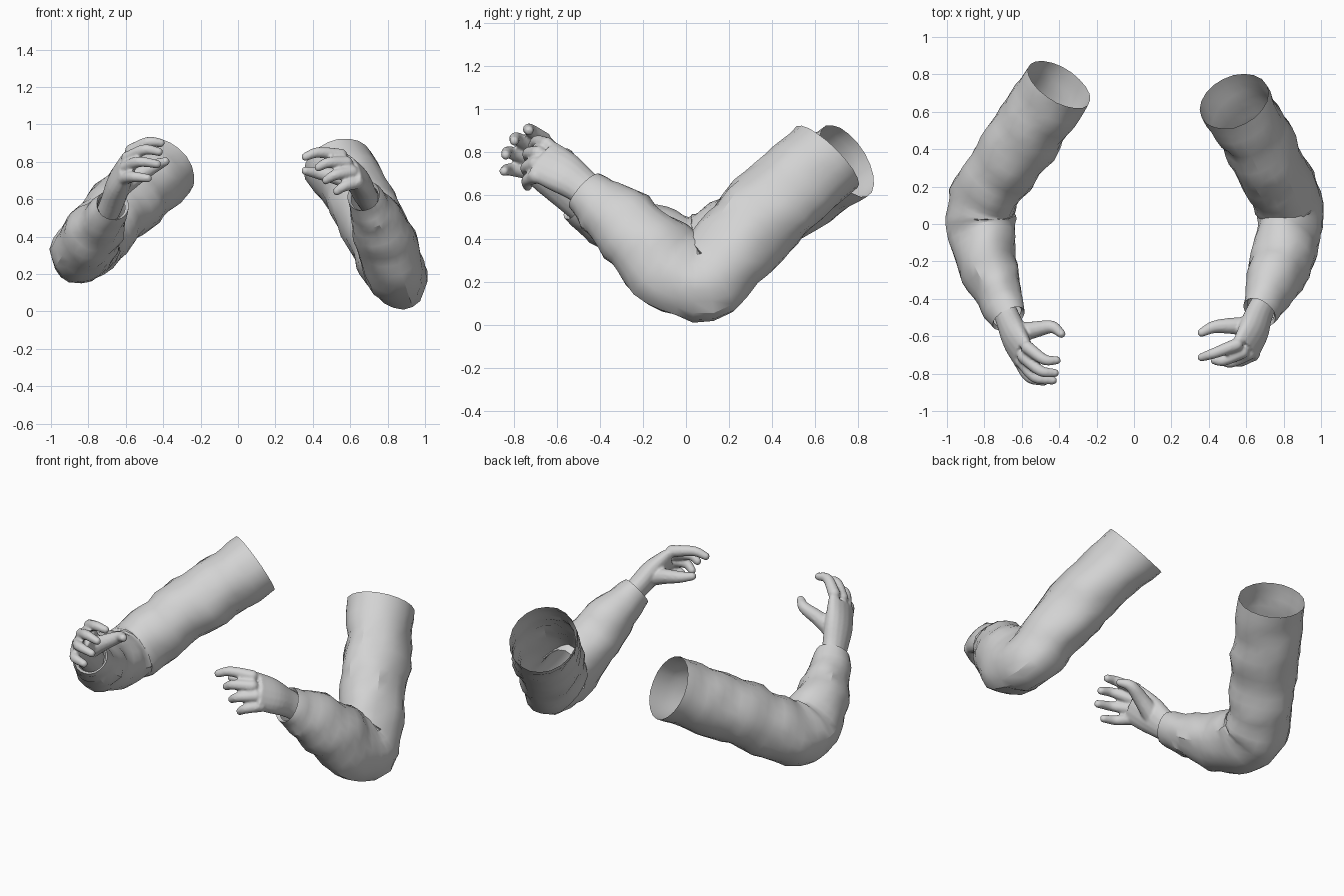
import bpy, bmesh, math
from mathutils import Vector, noise

if "Cube" in bpy.data.objects:
    bpy.data.objects.remove(bpy.data.objects["Cube"])

gray = bpy.data.materials.new("light_gray")
gray.diffuse_color = (0.65, 0.65, 0.65, 1)
gray.use_nodes = True
gray.node_tree.nodes["Principled BSDF"].inputs["Base Color"].default_value = gray.diffuse_color


def spline(pts, steps):
    """Smooth path through points of (x, y, z, radius_u, radius_v)."""
    p = [Vector(q) for q in pts]
    p = [p[0] * 2 - p[1]] + p + [p[-1] * 2 - p[-2]]
    out = []
    for i in range(1, len(p) - 2):
        a, b, c, d = p[i - 1:i + 3]
        for s in range(steps):
            t = s / steps
            out.append(0.5 * (b * 2 + (c - a) * t + (a * 2 - b * 5 + c * 4 - d) * t * t
                              + (b * 3 - a - c * 3 + d) * t ** 3))
    return out + [p[-2]]


def tube(bm, pts, ref, sides, steps, wrinkle=0.0, caps=True):
    """Loft elliptical rings along a path; ref is the direction of radius_u."""
    path = spline(pts, steps)
    pos = [Vector(q[:3]) for q in path]
    n = len(path)
    rings = []
    for i, q in enumerate(path):
        t = (pos[min(i + 1, n - 1)] - pos[max(i - 1, 0)]).normalized()
        u = (ref - t * ref.dot(t)).normalized()
        v = t.cross(u)
        fade = min(1, i / 4, (n - 1 - i) / 4) * 0.8 + 0.2
        ring = []
        for k in range(sides):
            a = 2 * math.pi * k / sides
            d = u * math.cos(a) * q[3] + v * math.sin(a) * q[4]
            co = pos[i] + d
            if wrinkle:
                f = 0.8 * noise.noise(co * 7) + 0.8 * noise.noise(co * 16)
                f += 0.3 * math.sin(i * 1.4 + 2.5 * math.sin(a + i * 0.15))
                co += d.normalized() * f * wrinkle * fade
            ring.append(bm.verts.new(co))
        rings.append(ring)
    for r0, r1 in zip(rings, rings[1:]):
        for k in range(sides):
            m = (k + 1) % sides
            bm.faces.new((r0[k], r0[m], r1[m], r1[k]))
    if caps:
        bm.faces.new(rings[0][::-1])
        bm.faces.new(rings[-1])
    return rings


def finish(bm, name):
    bmesh.ops.recalc_face_normals(bm, faces=bm.faces[:])
    me = bpy.data.meshes.new(name)
    bm.to_mesh(me)
    bm.free()
    me.materials.append(gray)
    ob = bpy.data.objects.new(name, me)
    bpy.context.collection.objects.link(ob)
    bpy.ops.object.select_all(action='DESELECT')
    ob.select_set(True)
    bpy.context.view_layer.objects.active = ob
    return ob


def relax(bm, verts, factor):
    bmesh.ops.smooth_vert(bm, verts=verts, factor=factor, use_axis_x=True,
                          use_axis_y=True, use_axis_z=True)


def sleeve(name, pts, tilt):
    bm = bmesh.new()
    elbow = Vector(pts[4][:3])
    upper = (elbow - Vector(pts[0][:3])).normalized()
    ref = upper.cross(Vector(pts[-1][:3]) - elbow).normalized()
    rings = tube(bm, pts, ref, 20, 4, 0.02, False)
    relax(bm, [v for r in rings[2:-2] for v in r], 0.25)
    # even out the inner crook of the elbow, leaving the outer point alone
    crook = [v for r in rings[13:24] for v in r
             if (v.co - elbow).z > 0.08]
    relax(bm, crook, 0.5)
    # slanted shoulder opening
    for row, amount in ((0, tilt), (1, tilt * 0.6), (2, tilt * 0.3)):
        for k, v in enumerate(rings[row]):
            v.co += upper * amount * math.cos(2 * math.pi * k / 20)
    # cuff hem turned inwards
    end = rings[-1]
    c = sum((v.co for v in end), Vector()) / len(end)
    back = (Vector(pts[-2][:3]) - c).normalized() * 0.02
    hem = [bm.verts.new(c + (v.co - c) * 0.85 + back) for v in end]
    for k in range(len(end)):
        m = (k + 1) % len(end)
        bm.faces.new((end[k], end[m], hem[m], hem[k]))
    finish(bm, name)
    bpy.ops.object.shade_smooth_by_angle(angle=math.radians(30))


def hand(name, palm, fingers, thumb):
    bm = bmesh.new()
    across = Vector(fingers[0][0]) - Vector(fingers[-1][0])
    tube(bm, palm, across.normalized(), 16, 4)
    # fingers and thumb with rounded tips
    jobs = [(f, 0.036, 0.023) for f in fingers] + [(thumb, 0.056, 0.024)]
    for joints, r0, r1 in jobs:
        j = [Vector(q) for q in joints]
        j[-1] += (j[-2] - j[-1]).normalized() * r1
        pts = []
        for i, q in enumerate(j):
            r = r0 + (r1 - r0) * i / (len(j) - 1)
            pts.append((*q, r, r))
        tube(bm, pts, Vector((0.1, 0.3, 1)), 10, 5)
        for q, r in ((j[0], r0), (j[-1], r1)):
            res = bmesh.ops.create_uvsphere(bm, u_segments=10, v_segments=8, radius=r)
            bmesh.ops.translate(bm, verts=res['verts'], vec=q)
    ob = finish(bm, name)
    # fuse the parts into one skin
    rm = ob.modifiers.new("fuse", 'REMESH')
    rm.mode = 'VOXEL'
    rm.voxel_size = 0.008
    rm.use_smooth_shade = True
    sm = ob.modifiers.new("soften", 'SMOOTH')
    sm.factor = 0.5
    sm.iterations = 5


# sleeves: open shoulder end -> elbow -> cuff
sleeve("right_side_sleeve", [
    (0.535, 0.655, 0.78, 0.19, 0.20), (0.63, 0.50, 0.64, 0.18, 0.205),
    (0.715, 0.33, 0.48, 0.18, 0.205), (0.80, 0.18, 0.305, 0.17, 0.20),
    (0.84, 0.08, 0.215, 0.16, 0.21), (0.825, -0.06, 0.255, 0.16, 0.21),
    (0.78, -0.22, 0.405, 0.165, 0.18), (0.72, -0.36, 0.53, 0.125, 0.145),
    (0.67, -0.47, 0.62, 0.088, 0.108)], -0.03)
sleeve("left_side_sleeve", [
    (-0.40, 0.745, 0.76, 0.19, 0.19), (-0.50, 0.59, 0.66, 0.185, 0.195),
    (-0.62, 0.42, 0.55, 0.185, 0.195), (-0.735, 0.25, 0.43, 0.18, 0.19),
    (-0.815, 0.11, 0.345, 0.175, 0.19), (-0.82, -0.02, 0.33, 0.165, 0.19),
    (-0.785, -0.21, 0.40, 0.16, 0.17), (-0.725, -0.38, 0.49, 0.12, 0.13),
    (-0.67, -0.505, 0.57, 0.088, 0.098)], 0.0)

# hands: palm, then index to little finger, then thumb
hand("right_side_hand",
     [(0.71, -0.40, 0.575, 0.080, 0.060), (0.67, -0.48, 0.64, 0.088, 0.064),
      (0.64, -0.57, 0.705, 0.108, 0.065), (0.595, -0.67, 0.765, 0.115, 0.048)],
     [[(0.55, -0.645, 0.835), (0.43, -0.69, 0.85), (0.34, -0.72, 0.82)],
      [(0.58, -0.685, 0.795), (0.48, -0.73, 0.795), (0.41, -0.73, 0.76)],
      [(0.61, -0.695, 0.745), (0.52, -0.74, 0.73), (0.45, -0.73, 0.69)],
      [(0.64, -0.695, 0.69), (0.57, -0.735, 0.67), (0.51, -0.735, 0.63)]],
     [(0.63, -0.55, 0.69), (0.53, -0.545, 0.72), (0.43, -0.55, 0.74), (0.34, -0.59, 0.755)])
hand("left_side_hand",
     [(-0.705, -0.43, 0.51, 0.080, 0.060), (-0.67, -0.52, 0.59, 0.086, 0.064),
      (-0.635, -0.61, 0.69, 0.108, 0.065), (-0.59, -0.70, 0.785, 0.115, 0.048)],
     [[(-0.57, -0.66, 0.86), (-0.48, -0.725, 0.905), (-0.39, -0.73, 0.90)],
      [(-0.59, -0.71, 0.82), (-0.50, -0.785, 0.865), (-0.40, -0.80, 0.85)],
      [(-0.60, -0.735, 0.77), (-0.53, -0.82, 0.80), (-0.41, -0.84, 0.785)],
      [(-0.61, -0.735, 0.71), (-0.56, -0.82, 0.72), (-0.46, -0.85, 0.71)]],
     [(-0.62, -0.58, 0.67), (-0.53, -0.565, 0.73), (-0.44, -0.55, 0.78), (-0.37, -0.60, 0.81)])
